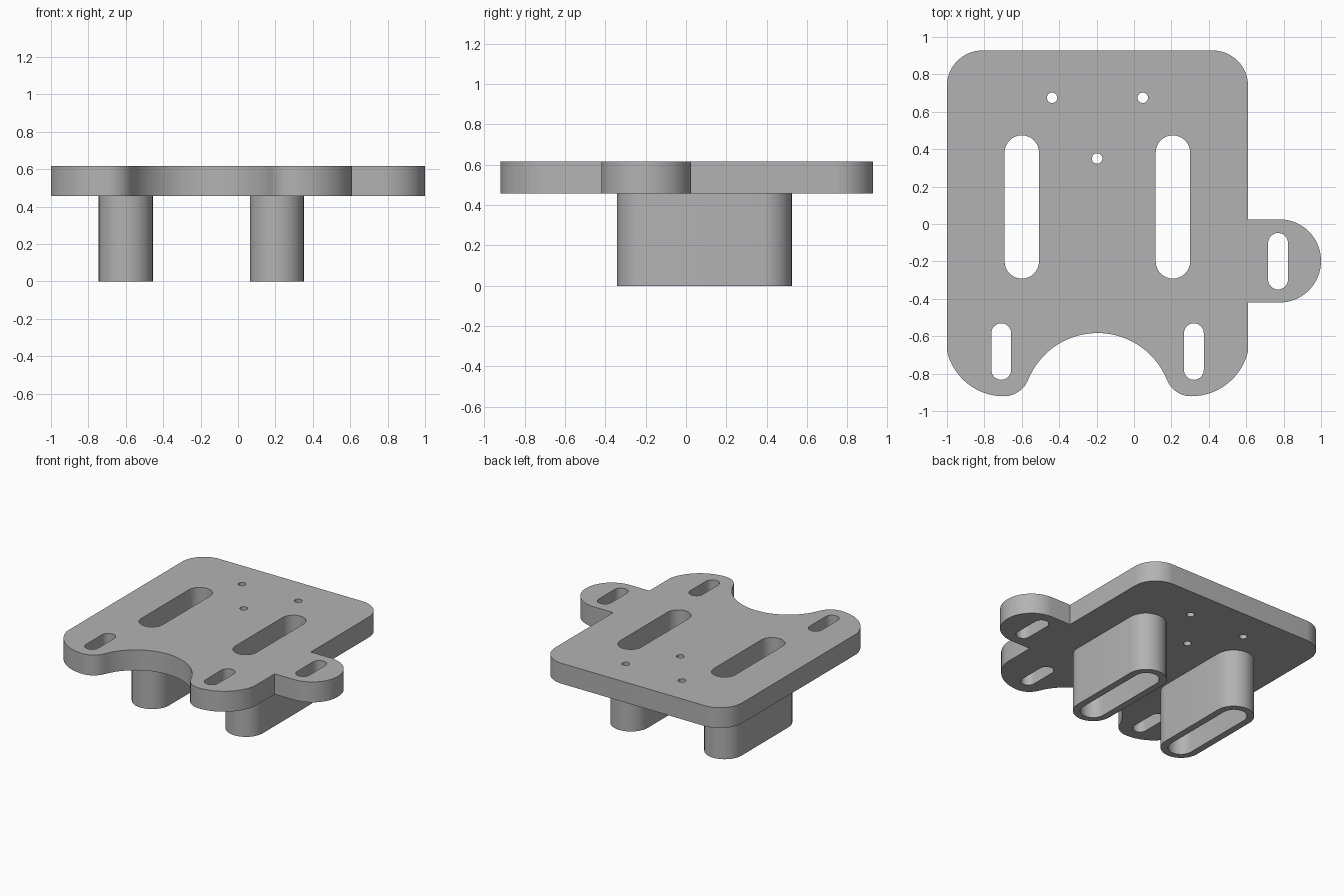
import bpy, bmesh
from math import sin, cos, radians

if "Cube" in bpy.data.objects:
    bpy.data.objects.remove(bpy.data.objects["Cube"])

grey = bpy.data.materials.new("mid grey")
grey.use_nodes = True
colour = (0.45, 0.45, 0.45, 1)
grey.diffuse_color = colour
grey.node_tree.nodes["Principled BSDF"].inputs["Base Color"].default_value = colour

MID = -0.195        # symmetry line of the plate
PLATE_Z, TOP_Z = 0.457, 0.616


def arc(cx, cy, r, start, end, steps=16):
    angles = [radians(start + (end - start) * i / steps) for i in range(steps + 1)]
    return [(cx + r * cos(a), cy + r * sin(a)) for a in angles]


def slot(cx, cy, r, half):
    """Rounded slot along y with the given half length."""
    d = half - r
    return arc(cx, cy + d, r, 0, 180) + arc(cx, cy - d, r, 180, 360)


def circle(cx, cy, r):
    return arc(cx, cy, r, 0, 345, 23)


def extruded(name, loops, z0, z1):
    """Solid from an outer loop and any hole loops."""
    bm = bmesh.new()
    for loop in loops:
        verts = [bm.verts.new((x, y, z0)) for x, y in loop]
        for a, b in zip(verts, verts[1:] + verts[:1]):
            bm.edges.new((a, b))
    bmesh.ops.triangle_fill(bm, use_beauty=True, use_dissolve=False, edges=bm.edges[:])
    res = bmesh.ops.extrude_face_region(bm, geom=bm.faces[:], use_keep_orig=True)
    for v in res["geom"]:
        if isinstance(v, bmesh.types.BMVert):
            v.co.z = z1
    bmesh.ops.recalc_face_normals(bm, faces=bm.faces[:])
    mesh = bpy.data.meshes.new(name)
    bm.to_mesh(mesh)
    bm.free()
    mesh.materials.append(grey)
    obj = bpy.data.objects.new(name, mesh)
    bpy.context.collection.objects.link(obj)
    bpy.ops.object.select_all(action="DESELECT")
    obj.select_set(True)
    bpy.context.view_layer.objects.active = obj
    bpy.ops.object.shade_smooth_by_angle(angle=radians(25))


# Half outline: front arch, toe fillet, toe, back corner
half = arc(MID, -0.983, 0.4, 90, 158, 24)
half += arc(-0.696, -0.781, 0.14, -22, -90)[1:]
half += arc(-0.696, -0.609, 0.312, 270, 193)[1:]
half += arc(-0.81, 0.738, 0.19, 180, 90)
other = [(2 * MID - x, y) for x, y in half[1:]][::-1]

# Side tab goes into the straight right edge
tab = [(0.61, 0.025)] + arc(0.7775, -0.1975, 0.2225, 90, -90, 32) + [(0.61, -0.42)]
outline = half + other[:17] + tab + other[17:]

main_slots = [slot(x, 0.091, 0.092, 0.383) for x in (-0.6, 0.208)]
small_slots = [slot(x, y, 0.053, 0.151)
               for x, y in ((-0.71, -0.682), (0.32, -0.682), (0.77, -0.199))]
screw_holes = [circle(x, y, 0.028)
               for x, y in ((-0.438, 0.675), (0.047, 0.675), (-0.197, 0.35))]

extruded("mounting_plate", [outline] + main_slots + small_slots + screw_holes, PLATE_Z, TOP_Z)

# Hollow sleeves below the main slots
for side, x, hole in zip(("right", "left"), (-0.6, 0.208), main_slots):
    extruded(side + "_sleeve", [slot(x, 0.091, 0.145, 0.434), hole], 0, PLATE_Z)
